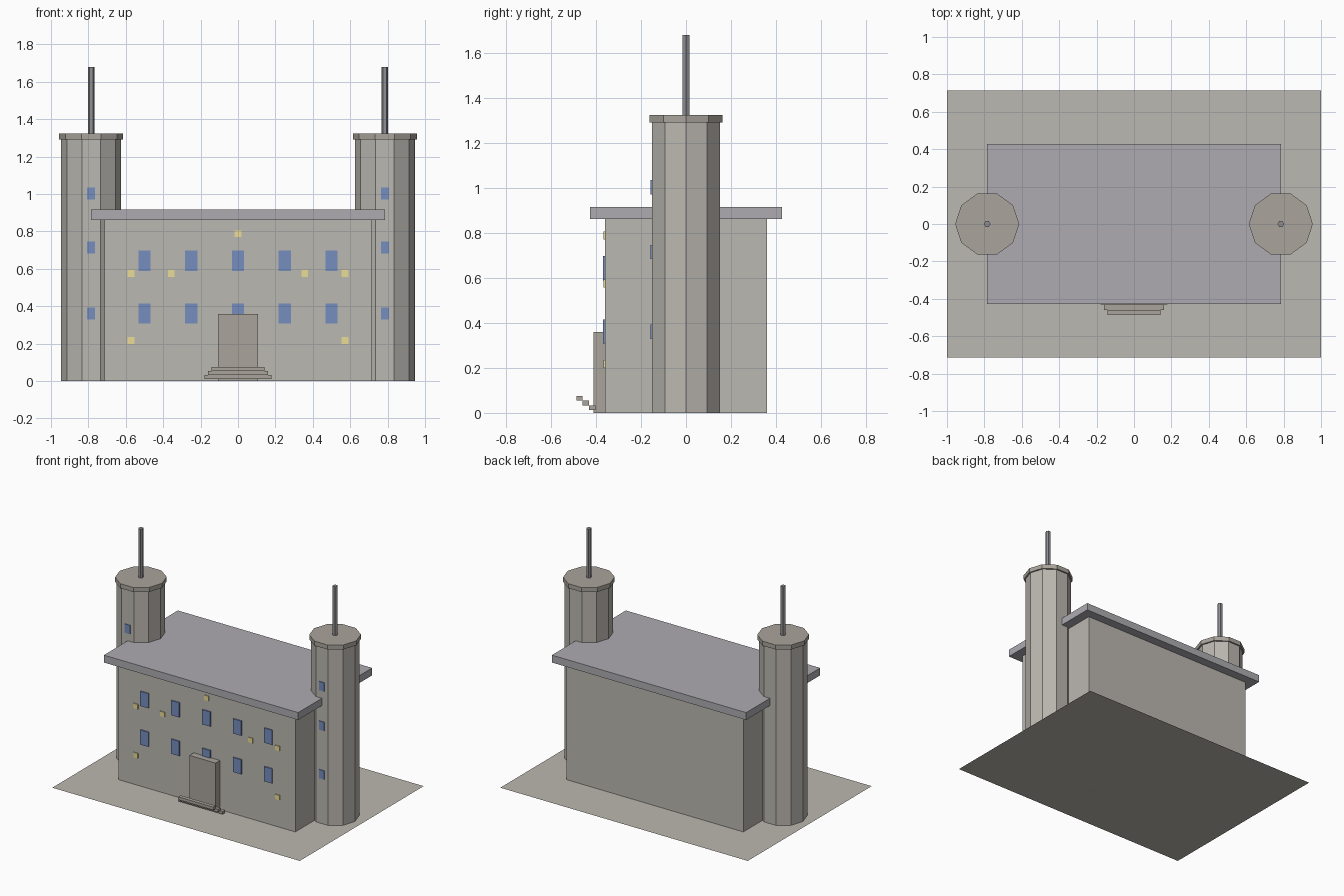
import bpy
from math import pi

if "Cube" in bpy.data.objects:
    bpy.data.objects.remove(bpy.data.objects["Cube"])


def material(name, rgb):
    m = bpy.data.materials.new(name)
    m.diffuse_color = (*rgb, 1)
    m.use_nodes = True
    m.node_tree.nodes["Principled BSDF"].inputs["Base Color"].default_value = m.diffuse_color
    return m


STONE = material("stone", (0.50, 0.48, 0.44))
DARK_STONE = material("dark_stone", (0.40, 0.37, 0.33))
SLATE = material("slate", (0.42, 0.41, 0.44))
METAL = material("metal", (0.28, 0.28, 0.30))
GLASS = material("blue_glass", (0.18, 0.27, 0.52))
LAMP = material("lamp_yellow", (0.82, 0.72, 0.30))


def finish(name, mat):
    ob = bpy.context.object
    ob.name = name
    ob.data.materials.append(mat)
    return ob


def box(name, x, y, z, mat):
    """Box from (min, max) ranges on each axis."""
    bpy.ops.mesh.primitive_cube_add(
        size=1, location=[(a + b) / 2 for a, b in (x, y, z)])
    ob = finish(name, mat)
    ob.scale = [b - a for a, b in (x, y, z)]
    return ob


def prism(name, sides, r, x, z0, z1, mat):
    """Upright prism with a corner pointing along x."""
    bpy.ops.mesh.primitive_cylinder_add(
        vertices=sides, radius=r, depth=z1 - z0,
        location=(x, 0, (z0 + z1) / 2), rotation=(0, 0, pi / 2))
    return finish(name, mat)


def panel(name, x, z, w, h, y, mat):
    """Small block set into a front wall, its face at y."""
    box(name, (x - w / 2, x + w / 2), (y, y + 0.015), (z - h / 2, z + h / 2), mat)


# Ground sheet
bpy.ops.mesh.primitive_plane_add(size=1)
finish("ground_sheet", STONE).scale = (2, 1.43, 1)

# Main block and overhanging flat roof
box("main_block", (-0.715, 0.715), (-0.36, 0.36), (0, 0.862), STONE)
box("roof_slab", (-0.785, 0.785), (-0.427, 0.427), (0.862, 0.916), SLATE)

# Twin towers with caps, masts and slit windows
for side, x in (("left", -0.785), ("right", 0.785)):
    prism(side + "_tower", 10, 0.16, x, 0, 1.29, STONE)
    prism(side + "_tower_cap", 10, 0.171, x, 1.29, 1.323, DARK_STONE)
    prism(side + "_mast", 6, 0.018, x, 1.323, 1.68, METAL)
    for z in (0.36, 0.715, 1.003):
        panel(side + "_tower_window", x, z, 0.043, 0.064, -0.157, GLASS)

# Two rows of front windows
for z in (0.361, 0.643):
    for i in range(-2, 3):
        panel("front_window", i * 0.25, z, 0.065, 0.107, -0.368, GLASS)

# Wall lamps
panel("wall_lamp", 0, 0.788, 0.036, 0.036, -0.366, LAMP)
for x, z in ((0.572, 0.575), (0.357, 0.575), (0.572, 0.217)):
    for s in (-1, 1):
        panel("wall_lamp", s * x, z, 0.036, 0.036, -0.366, LAMP)

# Door block and the three stepped slabs in front of it
box("door_block", (-0.106, 0.106), (-0.41, -0.355), (0, 0.359), DARK_STONE)
for i in range(3):
    w, y, z = 0.178 - i * 0.018, -0.417 - i * 0.028, 0.012 + i * 0.0213
    box("entrance_step", (-w, w), (y - 0.014, y + 0.014), (z, z + 0.0213), DARK_STONE)
